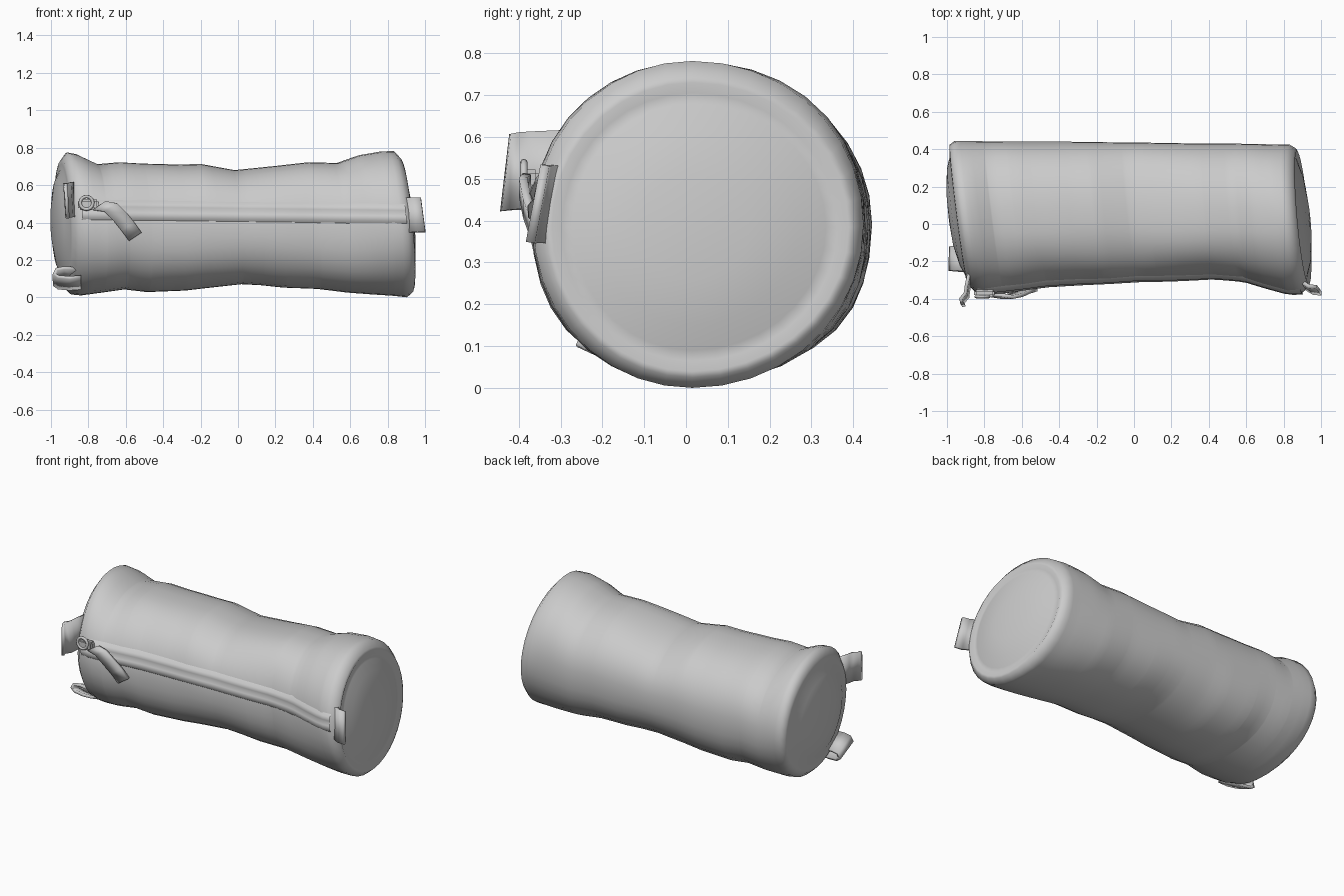
import bpy, bmesh, math
from mathutils import Vector

if "Cube" in bpy.data.objects:
    bpy.data.objects.remove(bpy.data.objects["Cube"])

CY = 0.015     # centre line of the bag in y
N = 36         # sides around the bag

# stations along the bag: x, top z, bottom z, front y, back y
ST = [(-.93, .735, .045, -.325, .425), (-.90, .775, .015, -.36, .445), (-.85, .765, .01, -.37, .445),
      (-.74, .712, .025, -.365, .442), (-.62, .722, .042, -.345, .44), (-.5, .715, .028, -.33, .44),
      (-.3, .71, .036, -.318, .44), (-.18, .713, .05, -.312, .438), (0, .68, .07, -.302, .436),
      (.1, .69, .065, -.30, .435), (.22, .702, .052, -.296, .433), (.4, .722, .045, -.285, .43),
      (.56, .718, .025, -.30, .43), (.68, .76, .016, -.335, .428), (.8, .78, .008, -.368, .425),
      (.87, .782, .0, -.365, .425), (.90, .745, .025, -.335, .405)]


def prof(x):
    x = min(max(x, ST[0][0]), ST[-1][0])
    for a, b in zip(ST, ST[1:]):
        if x <= b[0]:
            t = (x - a[0]) / (b[0] - a[0])
            return [p + (q - p) * t for p, q in zip(a[1:], b[1:])]


def skew(x, y, z):
    """Both ends are cut at a slight slant."""
    s = min(max((x + .91) / 1.8, 0), 1)
    left = -.13 * y - .03 * (z - .39)
    right = -.09 * y - .09 * (z - .39)
    return Vector((x + left * (1 - s) + right * s, y, z))


def power(x, upper_front=False):
    """The flattened middle has a fuller, slightly squarer section."""
    return 2 + (.22 if upper_front else .36) * max(0, 1 - (abs(x) / .88) ** 6)


def ring_point(x, a, scale=1.0, dx=0.0):
    top, bot, front, back = prof(x)
    c, s = math.cos(a), math.sin(a)
    w = (back - CY) if c > 0 else (CY - front)
    fade = (1 - abs(c)) * max(0, 1 - (abs(x) / .9) ** 4)
    p = power(x, c < 0 < s)
    r = scale * (abs(c) ** p + abs(s) ** p) ** (-1 / p)
    r *= 1 + fade * abs(c) * (.02 * math.sin(3 * a + 6 * x) + .016 * math.sin(5 * a - 9 * x))
    zc, h = (top + bot) / 2, (top - bot) / 2
    v = skew(x, CY + w * r * c, zc + h * r * s)
    v.x += dx
    return v


def front_y(x, z):
    top, bot, front, _ = prof(x)
    k, p = abs(z - (top + bot) / 2) / ((top - bot) / 2), power(x, True)
    return CY - (CY - front) * max(0, 1 - k ** p) ** (1 / p)


def make(name, bm, thick=0, sharp=50):
    bmesh.ops.recalc_face_normals(bm, faces=bm.faces)
    me = bpy.data.meshes.new(name)
    bm.to_mesh(me)
    bm.free()
    ob = bpy.data.objects.new(name, me)
    bpy.context.collection.objects.link(ob)
    bpy.ops.object.select_all(action='DESELECT')
    ob.select_set(True)
    bpy.context.view_layer.objects.active = ob
    bpy.ops.object.shade_smooth_by_angle(angle=math.radians(sharp))
    if thick:
        m = ob.modifiers.new("thickness", 'SOLIDIFY')
        m.thickness, m.offset = thick, 0
    return ob


def grid(name, rows, closed=False, caps=False, **kw):
    bm = bmesh.new()
    vs = [[bm.verts.new(p) for p in r] for r in rows]
    n = len(rows[0])
    for r0, r1 in zip(vs, vs[1:]):
        for j in range(n if closed else n - 1):
            k = (j + 1) % n
            bm.faces.new((r0[j], r0[k], r1[k], r1[j]))
    if caps:
        bm.faces.new(vs[0])
        bm.faces.new(vs[-1])
    return make(name, bm, **kw)


def ribbon(name, path, width, thick):
    w = Vector(width) / 2
    return grid(name, [[Vector(p) - w, Vector(p) + w] for p in path], thick=thick)


# fabric body with rolled rims and gently bulging end panels
xs = sorted(set([s[0] for s in ST] + [-.93 + i * .061 for i in range(1, 30)]))
angles = [2 * math.pi * i / N for i in range(N)]
left_cap = [(.08, -.056), (.4, -.05), (.7, -.03), (.86, -.006), (.94, -.004)]
right_cap = [(.96, .006), (.89, -.006), (.82, .0), (.65, .02), (.35, .034), (.08, .038)]
rows = [[ring_point(ST[0][0], a, s, d) for a in angles] for s, d in left_cap]
rows += [[ring_point(x, a) for a in angles] for x in xs]
rows += [[ring_point(ST[-1][0], a, s, d) for a in angles] for s, d in right_cap]
grid("bag_body", rows, closed=True, caps=True, sharp=70)

# zip: two low flaps with a shallow groove between them
flap = [(-.06, -.004), (-.042, .011), (-.015, .014), (0, .004), (.015, .014), (.035, .01), (.055, -.006)]
rows = []
for i in range(37):
    x = -.88 + 1.75 * i / 36
    zc = .472 - .022 * (i / 36)
    rows.append([skew(x, front_y(x, zc + dz) - out, zc + dz) for dz, out in flap])
grid("zip_flaps", rows, sharp=80)

# zip slider and its ring
bm = bmesh.new()
bmesh.ops.create_cube(bm, size=1)
for v in bm.verts:
    v.co = Vector((-.80 + v.co.x * .11, -.37 + v.co.y * .04, .495 + v.co.z * .055))
bmesh.ops.bevel(bm, geom=bm.edges[:], offset=.01, segments=2, affect='EDGES')
make("zip_slider", bm)
bpy.ops.mesh.primitive_torus_add(major_radius=.034, minor_radius=.009, major_segments=20, minor_segments=8,
                                 location=(-.81, -.388, .505), rotation=(math.pi / 2, 0, 0))
bpy.context.object.name = "slider_ring"
bpy.ops.object.shade_smooth()

# fabric tabs
ribbon("zip_pull", [(-.74, -.38, .49), (-.68, -.39, .48), (-.63, -.38, .43), (-.59, -.362, .38), (-.55, -.35, .325)],
       (.068, 0, .045), .02)
ribbon("left_end_tab", [(-.875, -.27, .525), (-.89, -.34, .522), (-.895, -.38, .52), (-.92, -.41, .518),
                        (-.915, -.432, .515)], (-.012, .022, .185), .018)
ribbon("right_end_tab", [(.84, -.31, .43), (.885, -.315, .435), (.915, -.33, .44), (.945, -.35, .44), (.99, -.355, .44)],
       (-.025, .035, .185), .022)
ribbon("lower_left_tab", [(-.84, -.195, .08), (-.90, -.19, .075), (-.96, -.185, .08), (-.982, -.185, .095),
                          (-.97, -.185, .12), (-.93, -.185, .128), (-.85, -.19, .122)], (0, .13, -.06), .018)
